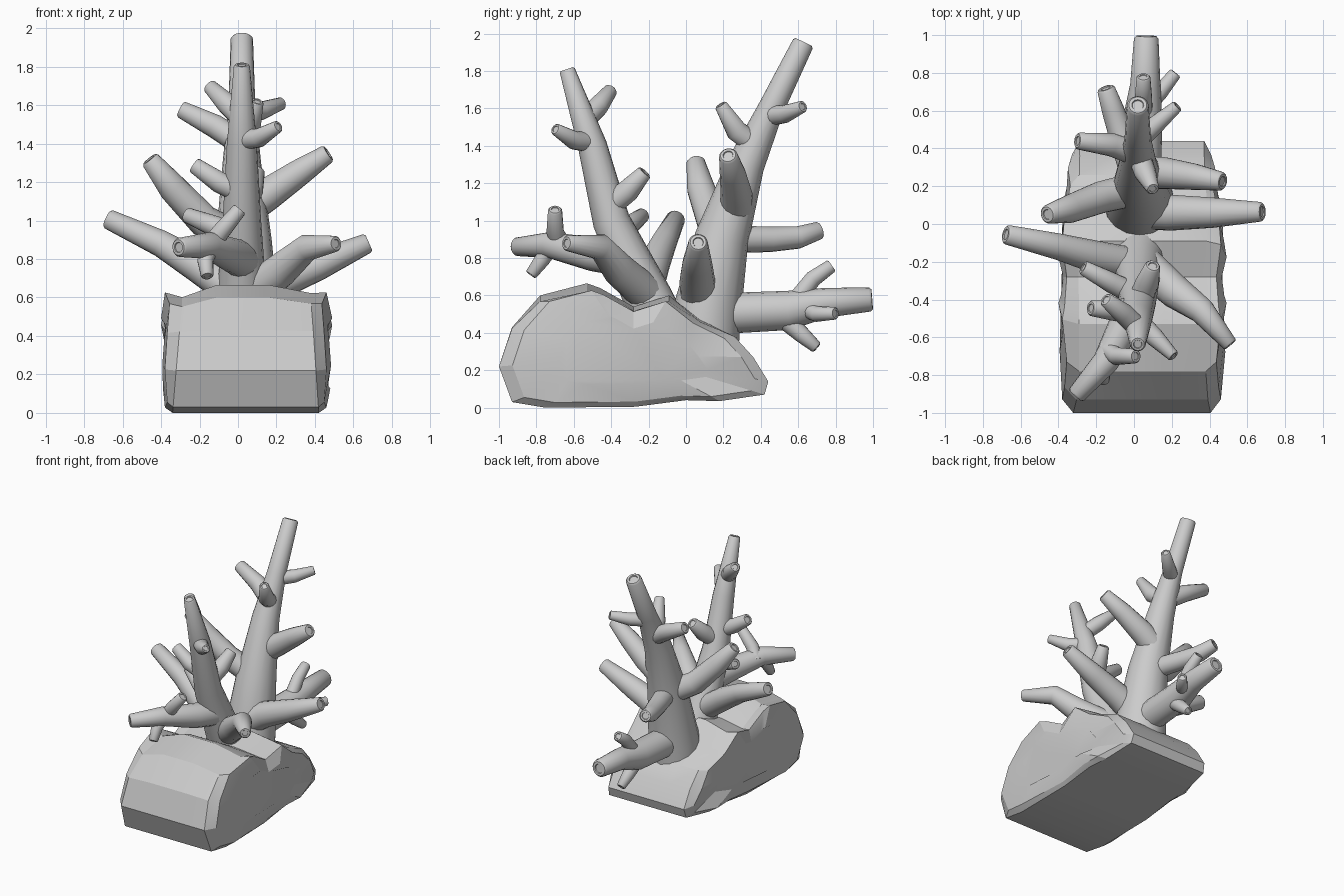
import bpy, bmesh, math
from mathutils import Vector


def finish(name, bm, angle):
    bmesh.ops.recalc_face_normals(bm, faces=bm.faces)
    me = bpy.data.meshes.new(name)
    bm.to_mesh(me)
    bm.free()
    ob = bpy.data.objects.new(name, me)
    bpy.context.collection.objects.link(ob)
    bpy.ops.object.select_all(action='DESELECT')
    ob.select_set(True)
    bpy.context.view_layer.objects.active = ob
    bpy.ops.object.shade_smooth_by_angle(angle=math.radians(angle))
    return ob


def loft(bm, loops):
    rings = [[bm.verts.new(p) for p in lp] for lp in loops]
    n = len(rings[0])
    for a, b in zip(rings, rings[1:]):
        for i in range(n):
            j = (i + 1) % n
            bm.faces.new((a[i], a[j], b[j], b[i]))
    bm.faces.new(rings[0][::-1])
    bm.faces.new(rings[-1])


def branch(name, *stations, sides=16):
    """Tapered tube through (x, y, z, radius), with a bevelled, shallow hollow tip."""
    pts = [Vector(s[:3]) for s in stations]
    rad = [s[3] for s in stations]
    loops, u = [], None

    def ring(c, r, u, v):
        return [c + r * (math.cos(t) * u + math.sin(t) * v)
                for t in (2 * math.pi * k / sides for k in range(sides))]

    for i, (p, r) in enumerate(zip(pts, rad)):
        d = (pts[min(i + 1, len(pts) - 1)] - pts[max(i - 1, 0)]).normalized()
        if u is None:
            u = d.orthogonal()
        u = (u - d * u.dot(d)).normalized()
        v = d.cross(u)
        if i < len(pts) - 1:
            loops.append(ring(p, r, u, v))
        else:
            for back, k in ((0.2, 1), (0, 0.82), (0, 0.55), (0.12, 0.5)):
                loops.append(ring(p - d * back * r, r * k, u, v))
    bm = bmesh.new()
    loft(bm, loops)
    finish(name, bm, 40)


# Rock: side profile (y, z) lofted across x, with faceted shoulders
profile = [(-1.0, .22), (-.93, .43), (-.78, .6), (-.53, .665), (-.46, .64),
           (-.28, .54), (-.09, .6), (.075, .47), (.26, .38), (.36, .27),
           (.44, .14), (.42, .07), (.18, .035), (0, .04), (-.27, .005),
           (-.75, 0), (-.93, .03)]


def section(side, scale, top_w, bottom_w, drop=0):
    out = []
    for k, (y, z) in enumerate(profile):
        w = bottom_w + (top_w - bottom_w) * min(1, z / .6)
        w -= .035 * max(0, y - .1) / .3                 # narrower toward the back
        w -= .012 * (k % 3) * (scale < 1)               # uneven facets
        out.append((.04 + side * w, -.28 + (y + .28) * scale,
                    .28 + (z - .28) * scale - drop * max(0, z - .4) / .25))
    return out


bm = bmesh.new()
loft(bm, [section(-1, .55, .44, .43), section(-1, .9, .42, .42),
          section(-1, 1, .33, .38, .06), section(-1, 1, .15, .2),
          section(1, 1, .12, .18), section(1, 1, .34, .38, .04),
          section(1, .9, .42, .42), section(1, .55, .45, .44)])
finish("rock_base", bm, 22)

# Back trunk and its branches
branch("back_trunk", (.03, .09, .3, .19), (.03, .11, .5, .185), (.03, .19, .9, .145),
       (.02, .32, 1.3, .1), (.02, .455, 1.6, .07), (.02, .63, 1.955, .058))
branch("back_low_branch", (.03, .12, .5, .11), (.045, .55, .52, .105),
       (.06, .74, .56, .08), (.065, .995, .58, .065))
branch("back_low_twig_up", (.05, .57, .55, .05), (.05, .68, .69, .045), (.05, .78, .76, .037))
branch("back_low_twig_down", (.06, .52, .48, .055), (.07, .62, .39, .045), (.08, .7, .32, .033))
branch("back_low_twig_side", (.06, .62, .54, .05), (.14, .7, .5, .042), (.22, .8, .505, .034))
branch("back_rear_branch", (.02, .2, .9, .075), (-.06, .45, .9, .068),
       (-.11, .6, .91, .06), (-.15, .72, .95, .048))
branch("back_left_branch", (.03, .19, .88, .09), (-.18, .14, 1.0, .085),
       (-.34, .08, 1.17, .075), (-.46, .05, 1.32, .05))
branch("back_right_branch", (.03, .27, 1.05, .09), (.16, .27, 1.14, .085),
       (.32, .25, 1.25, .07), (.47, .225, 1.35, .05))
branch("back_lower_right_branch", (.05, .07, .58, .1), (.2, .06, .68, .095),
       (.42, .06, .77, .08), (.68, .065, .885, .052))
branch("back_top_twig_front", (.02, .38, 1.4, .06), (.06, .27, 1.48, .058), (.1, .185, 1.62, .035))
branch("back_top_twig_right", (.02, .44, 1.56, .055), (.12, .53, 1.57, .048), (.23, .625, 1.61, .033))
branch("back_top_twig_left", (.02, .37, 1.4, .065), (-.12, .42, 1.49, .062), (-.3, .44, 1.58, .045))

# Front trunk and its branches
branch("front_trunk", (.03, -.14, .42, .15), (.02, -.21, .6, .13), (.02, -.4, 1.0, .1),
       (.02, -.5, 1.4, .078), (.02, -.637, 1.81, .042))
branch("front_right_branch", (.04, -.2, .6, .1), (.22, -.36, .74, .09),
       (.36, -.46, .86, .07), (.51, -.64, .88, .042))
branch("front_left_branch", (.02, -.22, .6, .09), (-.22, -.17, .77, .085),
       (-.4, -.12, .88, .07), (-.68, -.055, 1.01, .052))
branch("front_forward_branch", (.02, -.33, .8, .1), (-.03, -.5, .82, .09),
       (-.15, -.73, .87, .07), (-.31, -.91, .86, .05))
branch("front_forward_twig_up", (-.15, -.66, .86, .05), (-.09, -.7, .94, .047), (.01, -.7, 1.06, .038))
branch("front_forward_twig_down", (-.15, -.73, .85, .045), (-.17, -.77, .79, .042), (-.16, -.83, .71, .033))
branch("front_small_left_twig", (.02, -.38, .9, .06), (-.12, -.31, .97, .055), (-.27, -.23, 1.03, .04))
branch("front_mid_left_twig", (.02, -.44, 1.15, .065), (-.1, -.46, 1.2, .055), (-.23, -.445, 1.29, .042))
branch("front_mid_rear_twig", (.03, -.41, 1.08, .065), (.07, -.31, 1.16, .062), (.1, -.22, 1.26, .042))
branch("front_top_twig_right", (.02, -.51, 1.42, .055), (.11, -.6, 1.43, .05), (.21, -.7, 1.49, .032))
branch("front_top_twig_left", (.02, -.55, 1.53, .055), (-.06, -.47, 1.61, .055), (-.15, -.4, 1.7, .038))
